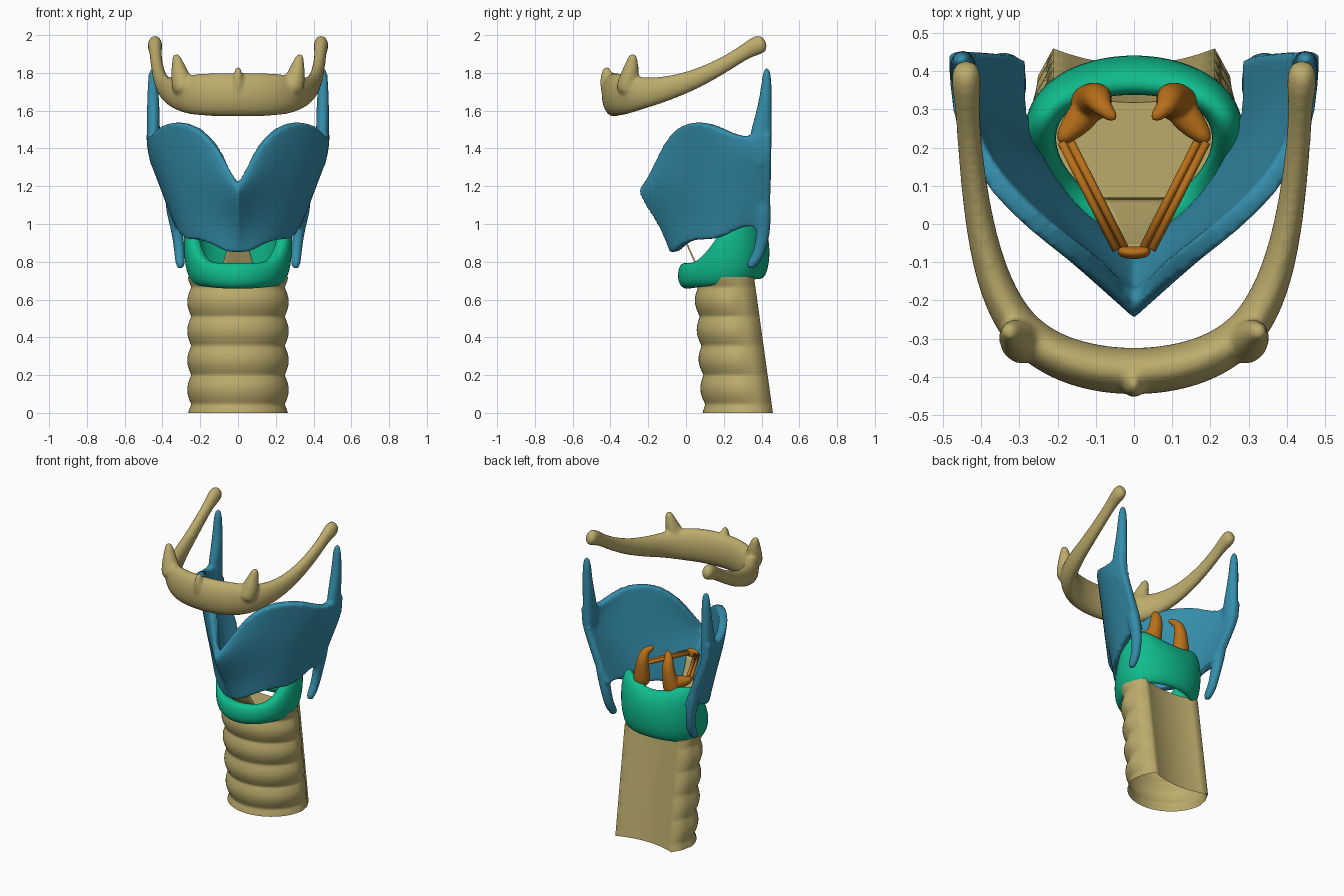
import bpy, bmesh
from math import sin, cos, pi
from mathutils import Vector

if "Cube" in bpy.data.objects:
    bpy.data.objects.remove(bpy.data.objects["Cube"])

def material(name, rgb):
    m = bpy.data.materials.new(name)
    m.diffuse_color = (*rgb, 1)
    m.use_nodes = True
    m.node_tree.nodes["Principled BSDF"].inputs["Base Color"].default_value = m.diffuse_color
    return m

BONE = material("bone", (0.50, 0.41, 0.15))
BLUE = material("blue", (0.035, 0.27, 0.41))
GREEN = material("green", (0.005, 0.50, 0.27))
ORANGE = material("orange", (0.48, 0.16, 0.01))

def make(name, verts, faces, mat=None, sub=0, recalc=True):
    me = bpy.data.meshes.new(name)
    me.from_pydata([tuple(v) for v in verts], [], faces)
    if recalc:
        bm = bmesh.new()
        bm.from_mesh(me)
        bmesh.ops.recalc_face_normals(bm, faces=bm.faces)
        bm.to_mesh(me)
        bm.free()
    me.shade_smooth()
    if mat:
        me.materials.append(mat)
    ob = bpy.data.objects.new(name, me)
    bpy.context.collection.objects.link(ob)
    if sub:
        s = ob.modifiers.new("subdivision", 'SUBSURF')
        s.levels = s.render_levels = sub
        s.boundary_smooth = 'PRESERVE_CORNERS'
    return ob

def grid_faces(rows, n, closed):
    return [(r*n + i, r*n + (i+1) % n, (r+1)*n + (i+1) % n, (r+1)*n + i)
            for r in range(rows-1) for i in range(n if closed else n-1)]

def tube(name, pts, mat=None, n=10, ref=(0, 0, 1), sub=2):
    """Elliptical sweep; each point is x, y, z, half-width, half-height (along ref)."""
    P = [Vector(p[:3]) for p in pts]
    verts = []
    for i, p in enumerate(P):
        t = (P[min(i+1, len(P)-1)] - P[max(i-1, 0)]).normalized()
        u = t.cross(Vector(ref)).normalized()
        w = u.cross(t)
        a, b = pts[i][3], pts[i][-1]
        verts += [p + u*a*cos(2*pi*k/n) + w*b*sin(2*pi*k/n) for k in range(n)]
    faces = grid_faces(len(P), n, True)
    faces += [tuple(range(n)), tuple(range(len(verts)-n, len(verts)))]
    return make(name, verts, faces, mat, sub)

def flip(pts, s):
    return [(p[0]*s, *p[1:]) for p in pts]

def fuse(name, parts, mat, voxel, smooth):
    """Blend overlapping parts into one skin."""
    dg = bpy.context.evaluated_depsgraph_get()
    dg.update()
    bm = bmesh.new()
    for o in parts:
        me = bpy.data.meshes.new_from_object(o.evaluated_get(dg))
        bm.from_mesh(me)
        bpy.data.meshes.remove(me)
    me = bpy.data.meshes.new(name)
    bm.to_mesh(me)
    bm.free()
    for o in parts:
        bpy.data.objects.remove(o)
    me.materials.clear()
    me.materials.append(mat)
    ob = bpy.data.objects.new(name, me)
    bpy.context.collection.objects.link(ob)
    r = ob.modifiers.new("remesh", 'REMESH')
    r.mode, r.voxel_size, r.use_smooth_shade = 'VOXEL', voxel, True
    s = ob.modifiers.new("smooth", 'SMOOTH')
    s.factor, s.iterations = 0.5, smooth
    return ob

# Trachea: ringed tube, open below, with a shallow groove down the flat back
verts, M, rows = [], 40, 73
for r in range(rows):
    z = 0.72*r/(rows-1)
    k = z/0.72
    bulge = 0.021*abs(sin(pi*(z-0.045)/0.155))
    front, back, rx = 0.105 - 0.045*k, 0.46 - 0.1*k, 0.248
    yc = back - 0.12
    for i in range(29):
        t = pi*(1.12*i/28 - 0.06)            # slightly past half a turn
        fade = 1 if sin(t) > 0 else 0.5
        verts.append(((rx+bulge*fade)*cos(t), yc - (yc-front+bulge)*sin(t), z))
    for i in range(11):
        x = -1 + 2*i/10
        verts.append((0.212*x, back - 0.042*(1-x*x), z))
faces = grid_faces(rows, M, True) + [tuple(range((rows-1)*M, rows*M))]
make("trachea", verts, faces, BONE)
bpy.data.objects["trachea"].data.polygons[-1].use_smooth = False

# Cricoid cartilage: signet ring, low arch in front, tall plate behind
def cricoid_point(t, rx, ry, z):
    return (rx*sin(t)*(1 - 0.18*cos(t)), 0.2 - ry*cos(t), z)

verts, N = [], 28
for i in range(N):
    t = 2*pi*i/N
    b = (1 - cos(t))/2                       # 0 front, 1 back
    f = max(0, min(1, (b-0.08)/0.66))
    top = 0.80 + 0.28*f*f*(3-2*f) - 0.05*max(0, (b-0.9)/0.1)
    low = 0.655 + 0.05*b
    h = top - low
    for rx, ry, z in ((0.245, 0.215, low), (0.28, 0.245, low + 0.25*h),
                      (0.288, 0.245, low + 0.7*h), (0.27, 0.225 - 0.03*b, top),
                      (0.205, 0.165 - 0.04*b, top - 0.01), (0.20, 0.155, low + 0.5*h),
                      (0.215, 0.17, low)):
        verts.append(cricoid_point(t, rx, ry, z))
faces = grid_faces(N, 7, True)
faces += [((N-1)*7 + i, (N-1)*7 + (i+1) % 7, (i+1) % 7, i) for i in range(7)]
make("cricoid_cartilage", verts, faces, GREEN, 2)

# Thyroid cartilage: one curved plate (rows bottom to top, front to back), mirrored
plate = [
    [(0, -.085, .845), (.08, -.07, .85), (.19, .01, .925), (.29, .16, .905), (.33, .28, .985), (.33, .43, .99)],
    [(0, -.14, .99), (.10, -.08, 1.02), (.25, .05, 1.05), (.335, .18, 1.06), (.37, .32, 1.07), (.37, .445, 1.08)],
    [(0, -.262, 1.16), (.11, -.14, 1.19), (.27, .03, 1.22), (.38, .17, 1.23), (.425, .32, 1.23), (.43, .45, 1.24)],
    [(0, -.24, 1.20), (.14, -.13, 1.34), (.29, .02, 1.39), (.415, .16, 1.38), (.475, .31, 1.36), (.483, .45, 1.37)],
    [(0, -.21, 1.225), (.15, -.11, 1.47), (.30, .0, 1.545), (.425, .14, 1.525), (.482, .29, 1.445), (.485, .45, 1.48)],
]
wing = make("plate", [p for row in plate for p in row], grid_faces(5, 6, False), None, 3, False)
m = wing.modifiers.new("mirror", 'MIRROR')
m.use_clip = True
s = wing.modifiers.new("solidify", 'SOLIDIFY')
s.thickness, s.offset = 0.052, -1
parts = [wing]
upper_horn = [(.435, .40, 1.28, .032, .05), (.448, .39, 1.44, .036, .07), (.448, .408, 1.55, .038, .05),
              (.45, .422, 1.67, .034, .035), (.45, .428, 1.79, .028, .026), (.45, .428, 1.83, .016, .014)]
lower_horn = [(.365, .41, 1.15, .035, .045), (.335, .41, 1.02, .035, .045), (.315, .405, .92, .032, .038),
              (.31, .385, .84, .03, .034), (.305, .35, .79, .028, .031), (.305, .33, .765, .018, .02)]
for sx in (1, -1):
    parts += [tube("horn", flip(h, sx), ref=(0, 1, 0)) for h in (upper_horn, lower_horn)]
fuse("thyroid_cartilage", parts, BLUE, 0.011, 6)

# Hyoid bone: U-shaped body and great horns, plus lesser horns and front crest
half = [(.15, -.372, 1.685, .065, .122), (.265, -.315, 1.685, .06, .112), (.335, -.23, 1.692, .053, .088),
        (.385, -.1, 1.715, .044, .069), (.415, .06, 1.768, .037, .053), (.432, .22, 1.852, .033, .044),
        (.437, .32, 1.918, .034, .042), (.44, .375, 1.945, .044, .058), (.44, .425, 1.965, .034, .045)]
parts = [tube("body", flip(half[::-1], -1) + [(0, -.392, 1.685, .066, .122)] + half),
         tube("crest", [(0, -.40, 1.62, .02, .03), (0, -.425, 1.74, .04, .04), (0, -.42, 1.84, .014, .025)],
              ref=(0, 1, 0))]
for sx in (1, -1):
    parts.append(tube("lesser_horn", flip([(.28, -.32, 1.68, .07, .07), (.305, -.30, 1.78, .055, .055),
                 (.32, -.285, 1.85, .034, .036), (.33, -.28, 1.905, .018, .02)], sx), ref=(0, 1, 0)))
fuse("hyoid_bone", parts, BONE, 0.011, 4)

# Arytenoid cartilages: leaning pyramids with a forward process
for sx, side in ((1, "right"), (-1, "left")):
    cone = [(.12, .31, 1.0, .07, .06), (.105, .325, 1.1, .05, .05), (.095, .335, 1.2, .04, .038),
            (.085, .305, 1.25, .028, .026), (.045, .272, 1.265, .014, .014)]
    process = [(.10, .33, 1.08, .045, .05), (.145, .27, 1.07, .045, .045), (.20, .21, 1.09, .018, .022)]
    fuse("arytenoid_" + side, [tube("cone", flip(cone, sx), ref=(0, 1, 0)),
                               tube("process", flip(process, sx))], ORANGE, 0.007, 3)
    # Vocal ligaments: paired cords
    for j, d in enumerate((-0.012, 0.012)):
        tube(f"vocal_ligament_{side}_{j}",
             flip([(.178 + d, .215, 1.095, .011, .014), (.034 + d, -.068, 1.10, .011, .014)], sx), ORANGE, 8, sub=0)

# Front anchor of the ligaments
tube("ligament_anchor", [(-.045, -.07, 1.1, .016, .03), (0, -.078, 1.1, .018, .035),
                         (.045, -.07, 1.1, .016, .03)], ORANGE)

# Cricothyroid membrane: thin flared strip below the anchor
verts = [(w*x, y, z) for y, z, w in ((-.06, 1.08, .04), (-.03, .99, .035), (.01, .89, .05), (.07, .76, .09))
         for x in (-1, 0, 1)]
strip = make("cricothyroid_membrane", verts, grid_faces(4, 3, False), BONE, 2)
strip.modifiers.new("solidify", 'SOLIDIFY').thickness = 0.008
